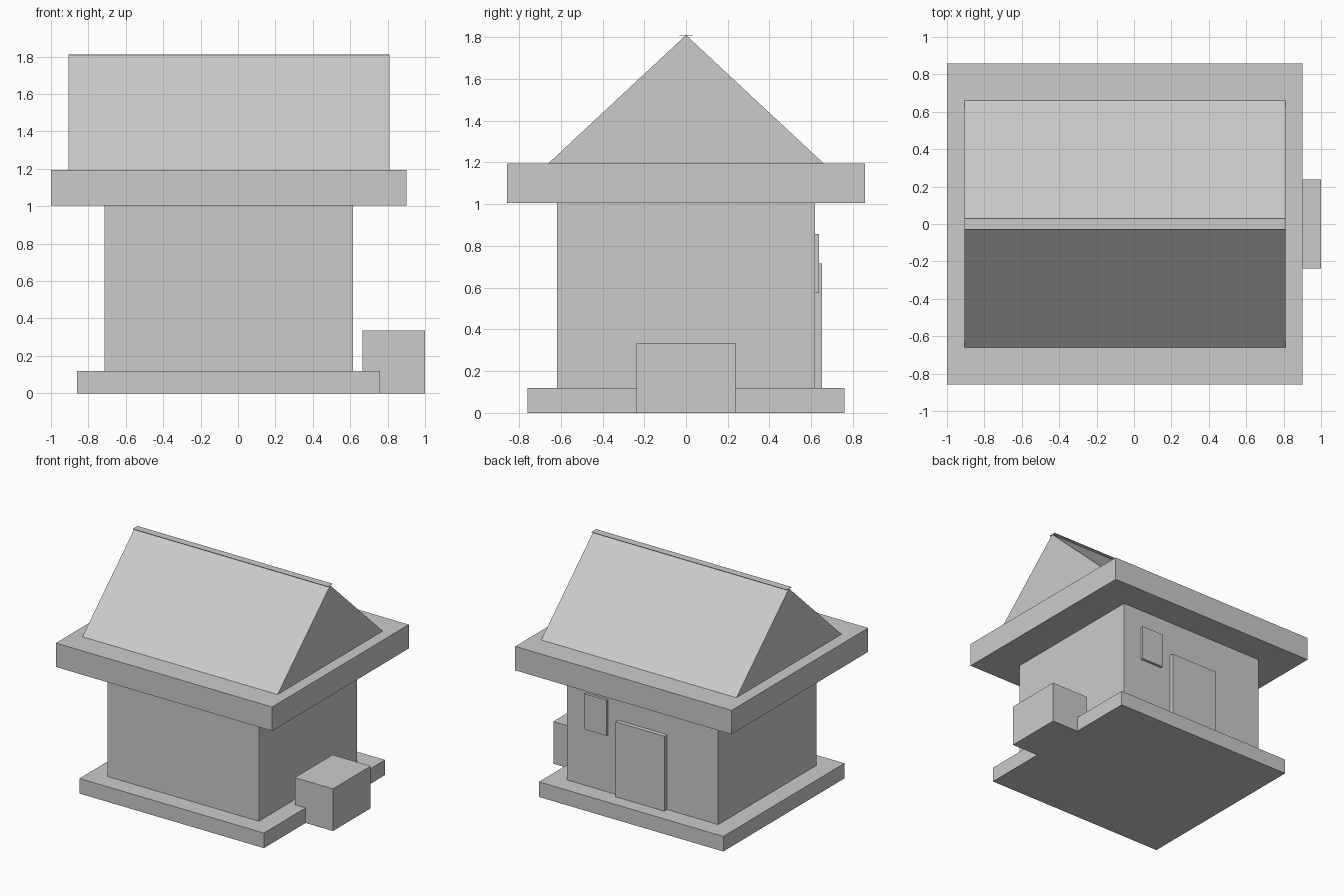
import bpy

cube = bpy.data.objects.get("Cube")
if cube:
    bpy.data.objects.remove(cube, do_unlink=True)

# Single plain grey material
grey = bpy.data.materials.new("plain_grey")
grey.use_nodes = True
colour = (0.6, 0.6, 0.6, 1.0)
grey.diffuse_color = colour
grey.node_tree.nodes["Principled BSDF"].inputs["Base Color"].default_value = colour


def add_mesh(name, verts, faces):
    mesh = bpy.data.meshes.new(name)
    mesh.from_pydata(verts, [], faces)
    mesh.materials.append(grey)
    mesh.update()
    obj = bpy.data.objects.new(name, mesh)
    bpy.context.collection.objects.link(obj)
    return obj


def add_prism(name, profile, x_range):
    """Extrude a counter-clockwise (y, z) profile along x."""
    n = len(profile)
    verts = [(x, y, z) for x in x_range for y, z in profile]
    sides = [(i, (i + 1) % n, n + (i + 1) % n, n + i) for i in range(n)]
    sides = [tuple(reversed(face)) for face in sides]
    caps = [tuple(reversed(range(n))), tuple(range(n, n + n))]
    return add_mesh(name, verts, sides + caps)


def add_box(name, xs, ys, zs):
    (y0, y1), (z0, z1) = ys, zs
    return add_prism(name, [(y0, z0), (y1, z0), (y1, z1), (y0, z1)], xs)


# Body of the house
add_box("foundation", (-0.86, 0.76), (-0.76, 0.76), (0, 0.12))
add_box("walls", (-0.715, 0.615), (-0.617, 0.617), (0.12, 1.005))
add_box("eave_slab", (-1.0, 0.9), (-0.857, 0.857), (1.005, 1.195))

# Gable roof and its paper-thin ridge cap
roof_x = (-0.905, 0.81)
add_prism("gable_roof", [(-0.66, 1.195), (0.66, 1.195), (0, 1.81)], roof_x)
add_box("ridge_cap", roof_x, (-0.03, 0.03), (1.809, 1.811))

# Step block on the left side
add_box("side_block", (0.665, 1.0), (-0.237, 0.237), (0, 0.335))

# Door and window panel on the back wall
add_box("door", (-0.267, 0.162), (0.6, 0.652), (0.12, 0.715))
add_box("window", (0.252, 0.449), (0.6, 0.638), (0.575, 0.857))
